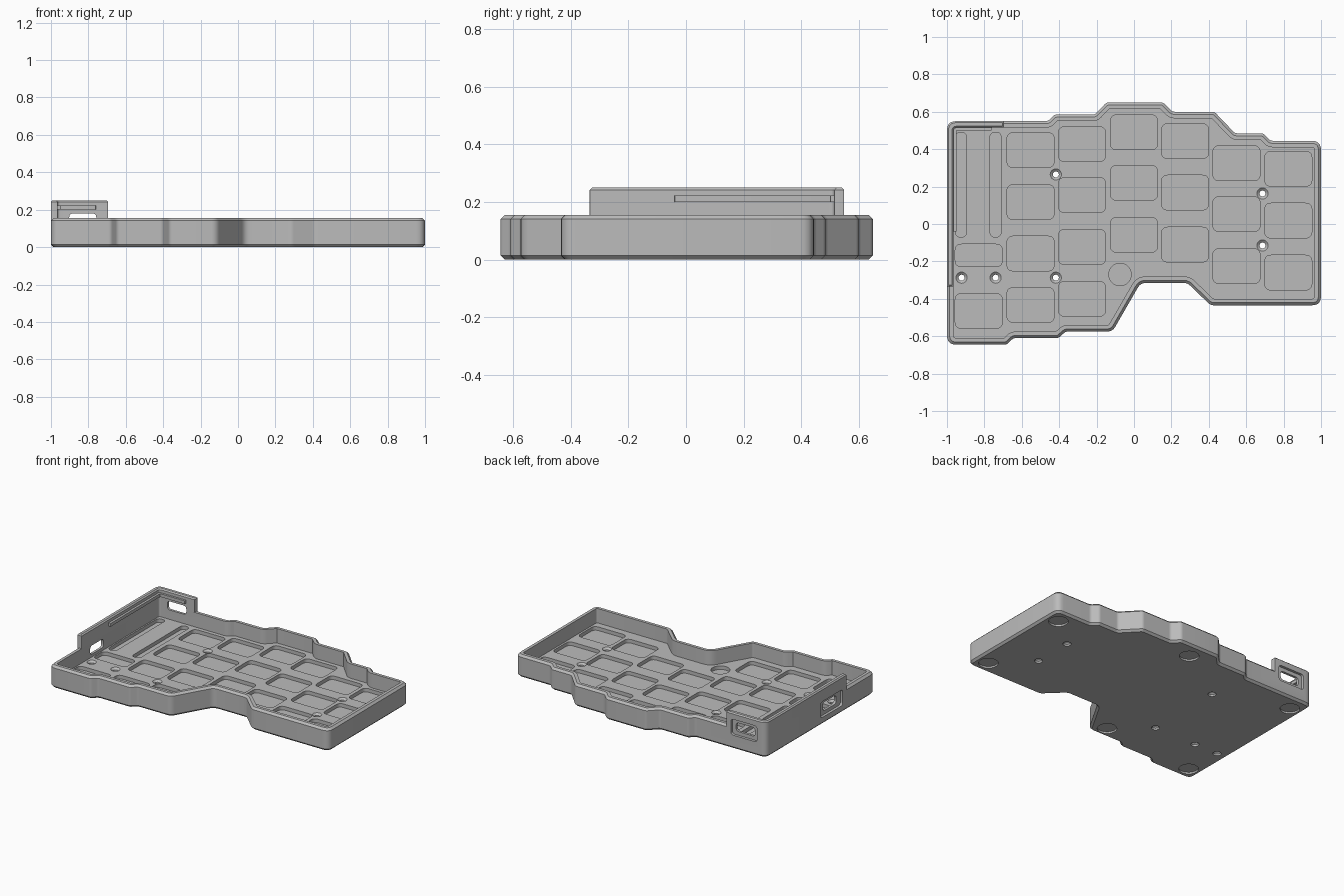
import bpy, bmesh, math
from mathutils import Vector, Matrix

if "Cube" in bpy.data.objects:
    bpy.data.objects.remove(bpy.data.objects["Cube"], do_unlink=True)

grey = bpy.data.materials.new("case grey")
grey.use_nodes = True
grey.diffuse_color = (0.5, 0.5, 0.5, 1)
grey.node_tree.nodes["Principled BSDF"].inputs["Base Color"].default_value = (0.5, 0.5, 0.5, 1)

RIM, FLOOR, POCKET, TALL, WALL = 0.155, 0.055, 0.03, 0.25, 0.035


def outline(corners, inset=0.0, segs=5):
    """Rounded closed outline, counter-clockwise (x, y, radius) corners, moved inward by inset."""
    n, moved, out = len(corners), [], []
    pts = [Vector(c[:2]) for c in corners]
    for i, p in enumerate(pts):
        a, b = (p - pts[i - 1]).normalized(), (pts[(i + 1) % n] - p).normalized()
        na, nb = Vector((-a.y, a.x)), Vector((-b.y, b.x))
        moved.append((p + (na + nb) * inset / (1 + na.dot(nb)), a, b))
    for (p, a, b), c in zip(moved, corners):
        turn = a.x * b.y - a.y * b.x
        r = max(c[2] - math.copysign(inset, turn), 0.003)
        t = r * math.tan(a.angle(b) / 2)
        s, e = p - a * t, p + b * t
        for k in range(segs + 1):
            u = k / segs
            out.append(s * (1 - u) ** 2 + p * 2 * u * (1 - u) + e * u * u)
    return out


def loft(bm, rings, matrix=Matrix()):
    """Close a stack of (outline, z) rings into a solid."""
    rows = [[bm.verts.new(matrix @ Vector((p[0], p[1], z))) for p in pts] for pts, z in rings]
    n = len(rows[0])
    bm.faces.new(rows[0][::-1])
    bm.faces.new(rows[-1])
    for low, high in zip(rows, rows[1:]):
        for i in range(n):
            j = (i + 1) % n
            bm.faces.new((low[i], low[j], high[j], high[i]))


def rect(x, y, w, h, r):
    return outline([(x - w / 2, y - h / 2, r), (x + w / 2, y - h / 2, r),
                    (x + w / 2, y + h / 2, r), (x - w / 2, y + h / 2, r)])


def disc(x, y, r, n=32):
    return [(x + r * math.cos(math.tau * k / n), y + r * math.sin(math.tau * k / n)) for k in range(n)]


def finish(name, bm):
    bmesh.ops.recalc_face_normals(bm, faces=bm.faces[:])
    mesh = bpy.data.meshes.new(name)
    bm.to_mesh(mesh)
    bm.free()
    mesh.materials.append(grey)
    obj = bpy.data.objects.new(name, mesh)
    bpy.context.collection.objects.link(obj)
    return obj


def activate(obj):
    bpy.ops.object.select_all(action='DESELECT')
    obj.select_set(True)
    bpy.context.view_layer.objects.active = obj


def cut(obj, cutter):
    cutter.hide_render = True
    mod = obj.modifiers.new("cut", 'BOOLEAN')
    mod.operation, mod.solver, mod.object = 'DIFFERENCE', 'EXACT', cutter
    activate(obj)
    bpy.ops.object.modifier_apply(modifier=mod.name)


# Tray blank with chamfered top and bottom edges
S = 0.03
CASE = [(-1, -.645, .05), (-.68, -.645, S), (-.645, -.61, S), (-.405, -.61, S), (-.365, -.575, S),
        (-.115, -.575, .05), (.035, -.315, .05), (.285, -.315, .05), (.41, -.435, .05),
        (1, -.435, .05), (1, .445, .05), (.73, .445, S), (.69, .485, S), (.54, .485, S),
        (.43, .6, S), (.205, .6, S), (.155, .65, S), (-.147, .65, S), (-.21, .585, S),
        (-.425, .585, S), (-.46, .55, S), (-1, .55, .05)]
bm = bmesh.new()
C = 0.014
loft(bm, [(outline(CASE, C), 0), (outline(CASE), C), (outline(CASE), RIM - C), (outline(CASE, C), RIM)])
tray = finish("tray", bm)

# Main cavity
bm = bmesh.new()
loft(bm, [(outline(CASE, WALL), FLOOR), (outline(CASE, WALL), RIM + 0.1)])
cavity = finish("cavity_cutter", bm)

# Switch pockets, long slots and round pocket in the floor
COLUMNS = {-.553: (.395, .117, -.158, -.433), -.278: (.427, .155, -.123, -.4), 0: (.49, .22, -.058),
           .273: (.443, .168, -.11), .548: (.325, .053, -.225), .825: (.295, .018, -.26),
           -.83: (-.465,)}
shapes = [rect(x, y, .252, .186, .035) for x, ys in COLUMNS.items() for y in ys]
shapes.append(rect(-.83, -.168, .252, .12, .035))
shapes += [rect(x, .21, .06, .56, .029) for x in (-.925, -.74)]
shapes.append(disc(-.075, -.27, .06))
bm = bmesh.new()
for s in shapes:
    loft(bm, [(s, POCKET), (s, FLOOR + 0.02)])
pockets = finish("pocket_cutter", bm)

# Screw holes with countersinks at both ends, and shallow foot recesses underneath
bm = bmesh.new()
for x, y in ((-.418, .265), (.687, .163), (.687, -.115), (-.418, -.287), (-.74, -.287), (-.922, -.287)):
    steps = ((.026, -.02), (.026, .012), (.016, .02), (.016, FLOOR - .012), (.03, FLOOR), (.03, FLOOR + .02))
    loft(bm, [(disc(x, y, r, 24), z) for r, z in steps])
for x, y in ((-.91, .44), (0, .54), (.91, .345), (.91, -.34), (-.19, -.49), (-.91, -.55)):
    loft(bm, [(disc(x, y, .062), -.02), (disc(x, y, .062), .012)])
holes = finish("hole_cutter", bm)

# Raised corner wall around the two ports
W = WALL
TALL_WALL = [(-1, -.335, .003), (-1 + W, -.335, .003), (-1 + W, .55 - W, .016),
             (-.695, .55 - W, .003), (-.695, .55, .003), (-1, .55, .05)]
bm = bmesh.new()
side = outline(TALL_WALL)
loft(bm, [(side, RIM - C), (side, TALL - .008), (outline(TALL_WALL, .008), TALL)])
raised_wall = finish("raised_wall", bm)

# Port openings: a through slot inside a wider outer recess
side_axes = Matrix(((0, 0, -1, -1), (1, 0, 0, -.17), (0, 1, 0, .105), (0, 0, 0, 1)))
back_axes = Matrix(((1, 0, 0, -.83), (0, 0, 1, .55), (0, 1, 0, .15), (0, 0, 0, 1)))
# Depth runs outward: -x for the side wall, +y for the back wall
bm = bmesh.new()
for axes, wide in ((side_axes, .24), (back_axes, .2)):
    slot, recess = rect(0, 0, .145, .06, .022), rect(0, 0, wide, .11, .02)
    loft(bm, [(slot, -.08), (slot, -.018), (recess, -.018), (recess, .05)], axes)
ports = finish("port_cutter", bm)

for cutter in (cavity, pockets, holes, ports):
    cut(tray, cutter)
cut(raised_wall, ports)
for cutter in (cavity, pockets, holes, ports):
    bpy.data.objects.remove(cutter, do_unlink=True)

# Snap ridges on the inner faces of the raised wall
parts = [tray, raised_wall]
for name, x, y, w, h in (("side_snap_ridge", -.96, .235, .022, .55), ("back_snap_ridge", -.86, .511, .2, .02)):
    bm = bmesh.new()
    s = rect(x, y, w, h, .004)
    loft(bm, [(s, .2), (s, .222)])
    parts.append(finish(name, bm))

for obj in parts:
    activate(obj)
    bpy.ops.object.shade_smooth_by_angle(angle=math.radians(30))
